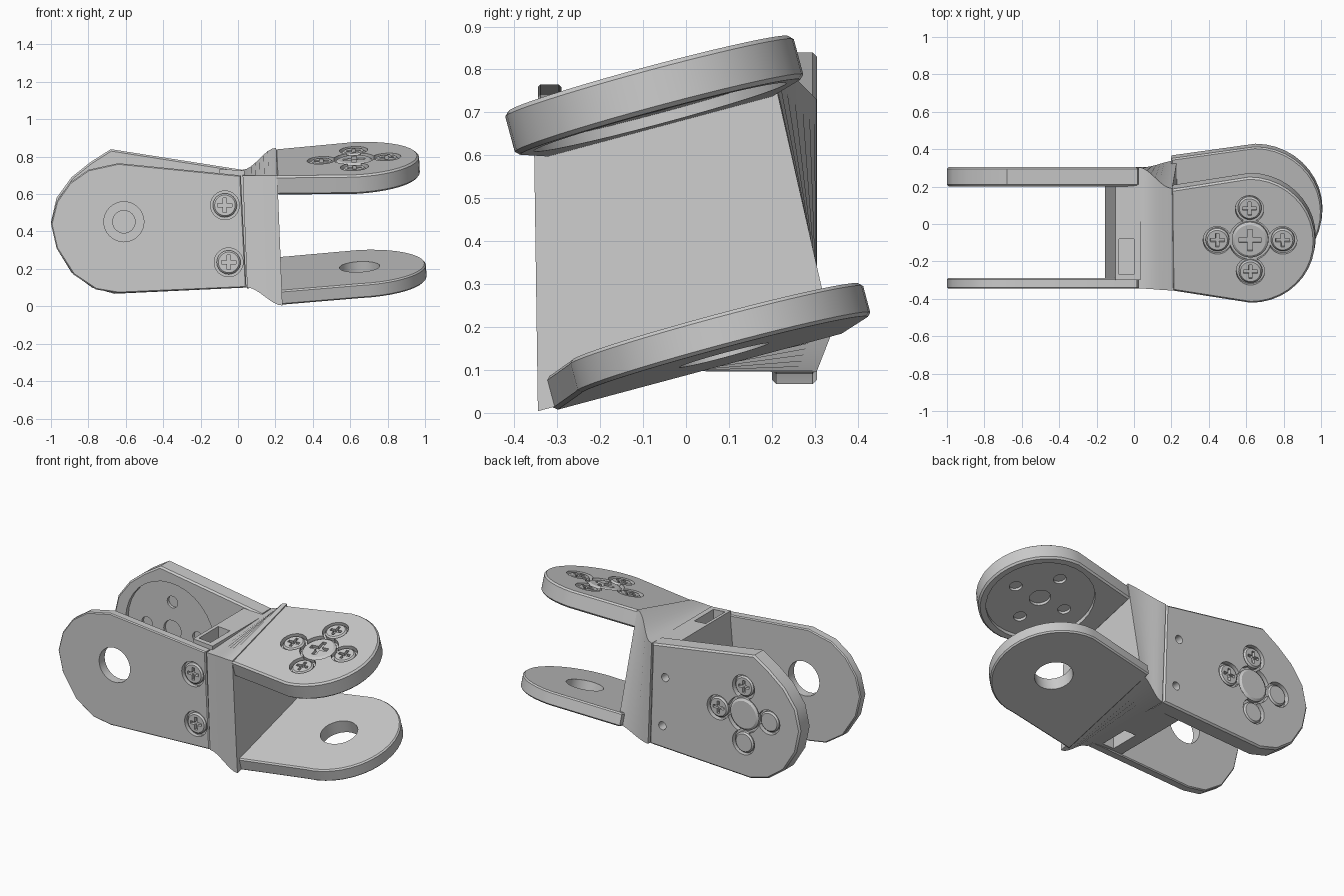
import bpy, bmesh
from math import pi, cos, sin
from mathutils import Matrix, Vector

if "Cube" in bpy.data.objects:
    bpy.data.objects.remove(bpy.data.objects["Cube"])


def finish(name, bm, angle=0.5):
    bmesh.ops.recalc_face_normals(bm, faces=bm.faces)
    me = bpy.data.meshes.new(name)
    bm.to_mesh(me)
    bm.free()
    ob = bpy.data.objects.new(name, me)
    bpy.context.collection.objects.link(ob)
    smooth(ob, angle)
    return ob


def activate(ob):
    bpy.ops.object.select_all(action='DESELECT')
    ob.select_set(True)
    bpy.context.view_layer.objects.active = ob


def smooth(ob, angle=0.5):
    activate(ob)
    bpy.ops.object.shade_smooth_by_angle(angle=angle)


def prism(name, profile, z0, z1, frame, bevel=0.0):
    bm = bmesh.new()
    f = bm.faces.new([bm.verts.new((u, v, z0)) for u, v in profile])
    top = bmesh.ops.extrude_face_region(bm, geom=[f])
    vs = [g for g in top['geom'] if isinstance(g, bmesh.types.BMVert)]
    bmesh.ops.translate(bm, verts=vs, vec=(0, 0, z1 - z0))
    if bevel:
        caps = [e for e in bm.edges if abs(e.verts[0].co.z - e.verts[1].co.z) < 1e-6]
        bmesh.ops.bevel(bm, geom=caps, offset=bevel, segments=1, affect='EDGES')
    bm.transform(frame)
    return finish(name, bm)


def discs(name, specs, frame):
    """Disjoint cylinders: (u, v, radius, z0, z1) in the frame."""
    bm = bmesh.new()
    for u, v, r, z0, z1 in specs:
        bmesh.ops.create_cone(bm, cap_ends=True, segments=32, radius1=r, radius2=r, depth=z1 - z0,
                              matrix=frame @ Matrix.Translation((u, v, (z0 + z1) / 2)))
    return finish(name, bm)


def hull(name, pts):
    bm = bmesh.new()
    for p in pts:
        bm.verts.new(p)
    bmesh.ops.convex_hull(bm, input=bm.verts)
    bmesh.ops.dissolve_limit(bm, angle_limit=0.01, verts=bm.verts, edges=bm.edges)
    return finish(name, bm)


def cut(ob, cutter):
    m = ob.modifiers.new("cut", 'BOOLEAN')
    m.operation, m.solver, m.object = 'DIFFERENCE', 'EXACT', cutter
    activate(ob)
    bpy.ops.object.modifier_apply(modifier=m.name)
    bpy.data.objects.remove(cutter)
    smooth(ob)


def screw(name, frame, r):
    """Domed cross-head screw, top just below the frame's z = 0."""
    bm = bmesh.new()
    for r1, r2, z0, z1 in ((r, r, -0.04, -0.012), (r, r * 0.86, -0.012, -0.003)):
        bmesh.ops.create_cone(bm, cap_ends=True, segments=32, radius1=r1, radius2=r2, depth=z1 - z0,
                              matrix=Matrix.Translation((0, 0, (z0 + z1) / 2)))
    bmesh.ops.remove_doubles(bm, verts=bm.verts, dist=1e-5)
    bmesh.ops.delete(bm, geom=[f for f in bm.faces if len(f.verts) > 4
                               and abs(f.calc_center_median().z + 0.012) < 1e-4], context='FACES')
    bm.transform(frame)
    head = finish(name, bm)
    a, b = r * 0.6, r * 0.14
    plus = [(a, -b), (a, b), (b, b), (b, a), (-b, a), (-b, b),
            (-a, b), (-a, -b), (-b, -b), (-b, -a), (b, -a), (b, -b)]
    cut(head, prism("cross_cutter", plus, -0.022, 0.02, frame))


# Frames: origin at horn centre on the outer face, z pointing outwards
def frame_of(origin, x, z):
    z = Vector(z).normalized()
    y = z.cross(Vector(x)).normalized()
    x = y.cross(z)
    return Matrix.Translation(origin) @ Matrix((x, y, z)).transposed().to_4x4()


left = frame_of((-0.61, 0.305, 0.452), (-1, 0, 0), (0, 1, 0))
right = frame_of((0.62, -0.0875, 0.79), (1, 0, 0.05), (-0.05, -0.259, 0.965))


def rounded(r, u, lo, hi):
    arc = [(r * cos(t), r * sin(t)) for t in (-pi / 2 + pi * i / 20 for i in range(21))]
    return [(u, lo)] + arc + [(u, hi)]


def local(pts):
    return [(-x - 0.61, z - 0.452) for x, z in pts]


left_horn = local([(0.04, 0.10), (-0.66, 0.067), (-0.78, 0.10), (-0.89, 0.18), (-0.97, 0.31), (-1, 0.45),
                   (-0.97, 0.58), (-0.89, 0.69), (-0.79, 0.77), (-0.68, 0.84), (0.02, 0.73)])
left_idle = local([(0.045, 0.10), (-0.64, 0.07), (-0.76, 0.09), (-0.88, 0.17), (-0.97, 0.31), (-1, 0.44),
                   (-0.97, 0.56), (-0.9, 0.66), (-0.8, 0.73), (-0.64, 0.765), (0.015, 0.70)])
ring = [(0.175, 0), (-0.175, 0), (0, 0.175), (0, -0.175)]


def horn_plate(name, profile, frame, extra=()):
    ob = prism(name, profile, -0.105, 0, frame, 0.01)
    bores = [(0, 0, 0.112, -0.03, 0.05)] + [(u, v * 0.98, 0.076, -0.03, 0.05) for u, v in ring]
    # keep neighbouring bores apart: centre bore is cut separately
    cut(ob, discs("bores", bores[1:], frame))
    cut(ob, discs("centre_bore", bores[:1], frame))
    cut(ob, discs("recess", [(0, 0, 0.305, -0.2, -0.08)], frame))
    cut(ob, discs("holes", [(0, 0, 0.06, -0.2, -0.062)] +
                  [(u, v, 0.036, -0.2, -0.062) for u, v in ring], frame))
    if extra:
        cut(ob, discs("small_holes", extra, frame))
    screw(name + "_centre_screw", frame, 0.098)
    for i, (u, v) in enumerate(ring):
        screw(f"{name}_screw_{i}", frame @ Matrix.Translation((u, v, 0)), 0.063)


# Side screws of the left fork
side = [(-0.54, 0.088), (-0.56, -0.217)]

# Left fork plates
horn_plate("back_horn_plate", left_horn, left, [(u, v, 0.025, -0.06, 0.05) for u, v in side])
front = prism("front_idle_plate", left_idle, -0.65, -0.595, left, 0.006)
cut(front, discs("bearing_hole", [(0, 0, 0.107, -0.8, -0.5)] +
                 [(u, v, 0.077, -0.8, -0.625) for u, v in side], left))
for i, (u, v) in enumerate(side):
    flip = left @ Matrix.Translation((u, v, -0.65)) @ Matrix.Rotation(pi, 4, 'X')
    screw(f"side_screw_{i}", flip, 0.064)

# Right fork plates
horn_plate("top_horn_plate", rounded(0.348, -0.42, -0.28, 0.28), right)
lower = prism("bottom_idle_plate", rounded(0.355, -0.45, -0.41, 0.29), -0.68, -0.60, right, 0.008)
cut(lower, discs("bearing_hole", [(0, 0, 0.108, -0.8, -0.5)], right))

# Twisting centre body, lofted from upright to tilted section
start = [(-0.345, 0.10), (0.304, 0.095), (0.304, 0.73), (-0.345, 0.70)]
end = [(-0.345, 0.004), (0.34, 0.187), (0.19, 0.847), (-0.355, 0.70)]
bm = bmesh.new()
rows, steps = [], 8
for i in range(steps + 1):
    s = i / steps
    t = s * s * (3 - 2 * s)
    row = []
    for (y0, z0), (y1, z1) in zip(start, end):
        y, z = y0 + (y1 - y0) * t, z0 + (z1 - z0) * t
        row.append(bm.verts.new((0.025 + 0.185 * s + 0.04 * (0.7 - z), y, z)))
    rows.append(row)
for a, b in zip(rows, rows[1:]):
    for k in range(4):
        n = (k + 1) % 4
        bm.faces.new((a[k], a[n], b[n], b[k]))
bm.faces.new(rows[0])
bm.faces.new(rows[-1])
finish("centre_body", bm)

# Left web with nut slots top and bottom
web = hull("left_web", [(x, y, z) for y in (-0.3, 0.21)
                        for x, z in ((-0.155, 0.10), (0.06, 0.10), (-0.10, 0.735), (0.035, 0.725))])
for z in (0.72, 0.10):
    cut(web, hull("slot", [(x, y, z + d) for x in (-0.08, 0.0) for y in (-0.27, -0.08) for d in (-0.08, 0.08)]))
